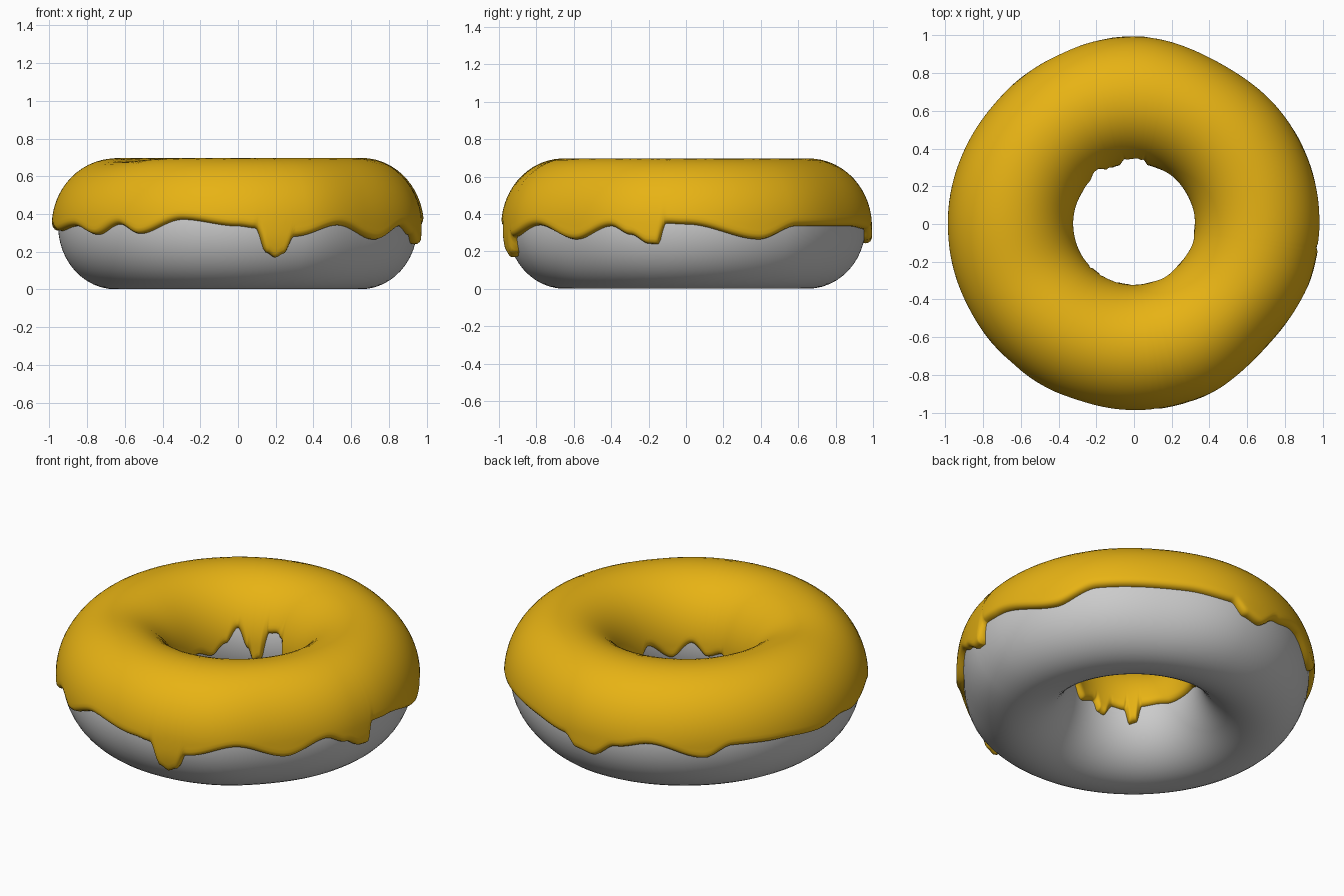
import bpy, math

if "Cube" in bpy.data.objects:
    bpy.data.objects.remove(bpy.data.objects["Cube"])

R, A, B, ZC = 0.65, 0.302, 0.335, 0.336   # ring radius, tube half width, half height, centre height
N, ROWS = 480, 40


def material(name, rgb):
    m = bpy.data.materials.new(name)
    m.diffuse_color = (*rgb, 1)
    m.use_nodes = True
    m.node_tree.nodes["Principled BSDF"].inputs["Base Color"].default_value = m.diffuse_color
    return m


def wave(keys, deg):
    """Smooth periodic interpolation through (angle, value) pairs."""
    keys = sorted(keys)
    keys = [(keys[-1][0] - 360, keys[-1][1])] + keys + [(keys[0][0] + 360, keys[0][1])]
    for (a, va), (b, vb) in zip(keys, keys[1:]):
        if a <= deg <= b:
            t = (deg - a) / (b - a)
            return va + (vb - va) * t * t * (3 - 2 * t)


# slight hand-made unevenness of the ring
SWELL = [(0, 0), (35, -.004), (60, -.018), (90, .008), (135, -.008), (180, .002),
         (225, -.004), (270, .002), (292, 0), (318, -.03), (345, -.005)]


def point(deg, phi, off):
    """Point on the tube section, pushed out along its normal."""
    c, s = math.cos(phi), math.sin(phi)
    n = math.hypot(c / A, s / B)
    r = R + A * c + off * c / A / n
    z = ZC + B * s + off * s / B / n
    r += wave(SWELL, deg) * max(0, c)
    d = (deg - 205) / 22
    z -= 0.02 * math.exp(-d * d) * max(0, s)       # shallow dent on top
    t = math.radians(deg)
    return (r * math.cos(t), r * math.sin(t), z)


def make(name, verts, rows, closed, mat):
    faces = []
    for i in range(N):
        j = (i + 1) % N
        for k in range(rows if closed else rows - 1):
            l = (k + 1) % rows
            faces.append((i * rows + k, j * rows + k, j * rows + l, i * rows + l))
    me = bpy.data.meshes.new(name)
    me.from_pydata(verts, [], faces)
    me.materials.append(mat)
    me.shade_smooth()
    ob = bpy.data.objects.new(name, me)
    bpy.context.collection.objects.link(ob)
    return ob


# dough ring
dough_mat = material("plain dough grey", (0.6, 0.6, 0.6))
verts = [point(i * 360 / N, 2 * math.pi * k / 48, 0) for i in range(N) for k in range(48)]
make("dough", verts, 48, True, dough_mat)

# heights of the icing's dripping edges around the outside and inside
OUTER = [(0, .345), (24, .265), (38, .335), (68, .335), (83, .32), (88, .26), (94, .245),
         (102, .32), (113, .355), (131, .28), (140, .34), (156, .33), (173, .31), (183, .33),
         (192, .31), (207, .335), (219, .29), (229, .345), (237, .295), (252, .37), (270, .335),
         (275.5, .325), (279, .2), (282, .175), (285, .195), (288, .28), (304, .34), (321, .265),
         (335, .335), (342, .29), (348, .243), (351, .24), (353.5, .35)]
INNER = [(10, .34), (30, .3), (50, .35), (70, .27), (77, .27), (83, .42), (88, .44), (97, .43),
         (104, .28), (111, .255), (116, .33), (125, .44), (136, .36), (150, .3), (165, .33),
         (195, .32), (210, .335), (223, .33), (228, .24), (234, .23), (239, .31), (250, .32),
         (258, .26), (264, .27), (270, .32), (285, .29), (300, .36), (318, .28), (342, .37),
         (355, .29)]


def lip(dist, slope):
    """Rounded edge: 0 at the rim, 1 once a lip radius away from it."""
    d = min(dist / math.sqrt(1 + slope * slope) / 0.03, 1)
    return math.sqrt(max(0, 1 - (1 - d) ** 2))


def slope_at(keys, deg, radius):
    return (wave(keys, (deg + .5) % 360) - wave(keys, (deg - .5) % 360)) / (math.radians(1) * radius)


# icing shell from the outer edge over the top to the inner edge
icing_mat = material("golden icing", (0.8, 0.45, 0.007))
verts = []
for i in range(N):
    deg = i * 360 / N
    p0 = math.asin((wave(OUTER, deg) - ZC) / B)
    p1 = math.pi - math.asin((wave(INNER, deg) - ZC) / B)
    so, si = slope_at(OUTER, deg, .96), slope_at(INNER, deg, .35)
    for k in range(ROWS):
        u = k / (ROWS - 1)
        phi = p0 + (p1 - p0) * u * u * (3 - 2 * u)
        low = max(0, -math.sin(phi)) * B
        thick = 0.026 + 0.008 * max(0, math.cos(phi)) + 0.1 * low
        f = lip((phi - p0) * 0.32, so) * lip((p1 - phi) * 0.32, si)
        verts.append(point(deg, phi, -0.004 + (thick + 0.004) * f))
make("icing", verts, ROWS, False, icing_mat)
